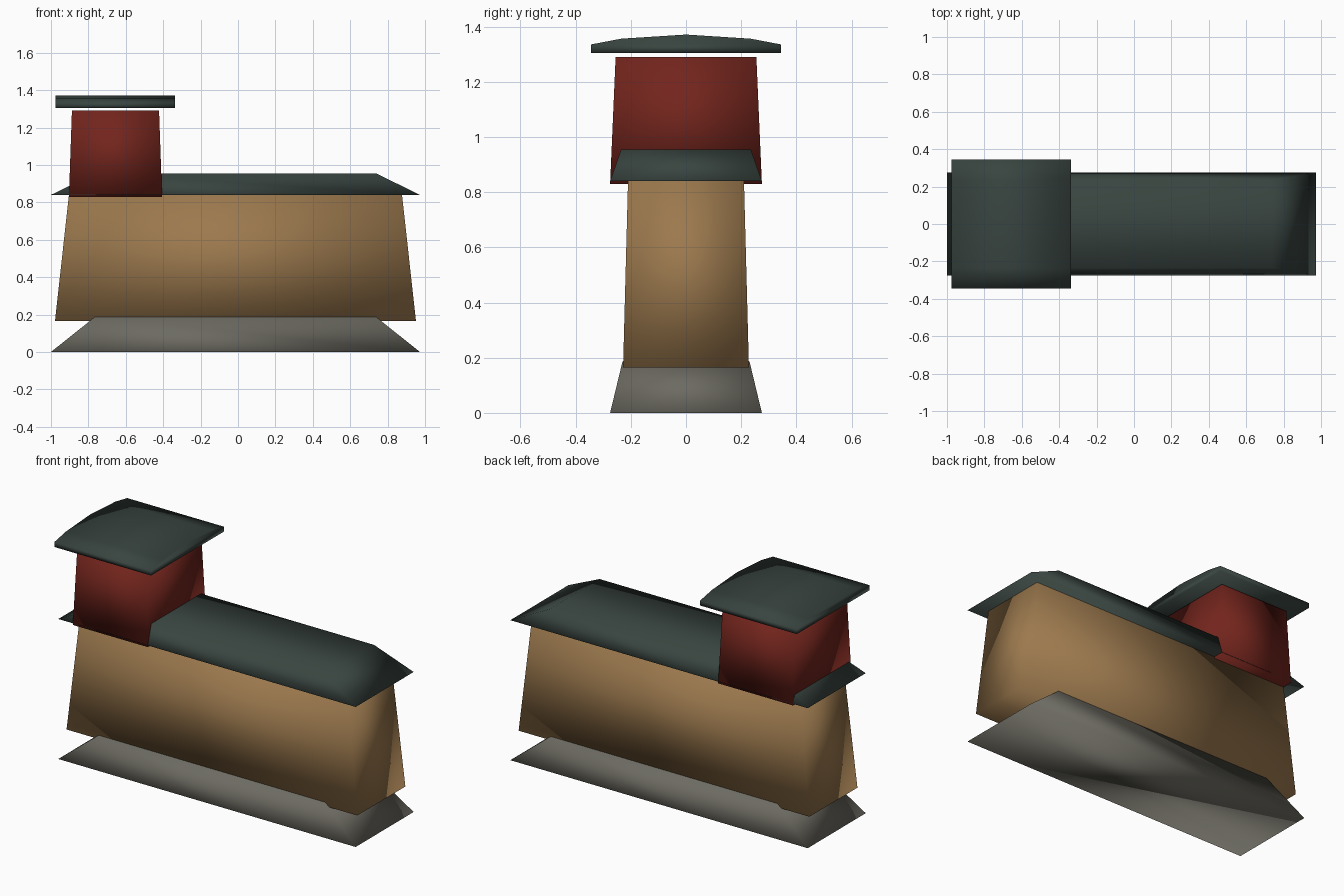
import bpy, bmesh

if "Cube" in bpy.data.objects:
    bpy.data.objects.remove(bpy.data.objects["Cube"])


def material(name, rgb):
    m = bpy.data.materials.new(name)
    m.diffuse_color = (*rgb, 1)
    m.use_nodes = True
    m.node_tree.nodes["Principled BSDF"].inputs["Base Color"].default_value = m.diffuse_color
    return m


stone = material("stone", (0.15, 0.145, 0.12))
timber = material("timber", (0.33, 0.19, 0.075))
red = material("red", (0.17, 0.018, 0.012))
green = material("green", (0.04, 0.058, 0.05))


def finish(name, bm, mat):
    bmesh.ops.recalc_face_normals(bm, faces=bm.faces)
    for f in bm.faces:
        f.smooth = True  # shared normals across the edges, like the soft shading shown
    me = bpy.data.meshes.new(name)
    bm.to_mesh(me)
    bm.free()
    me.materials.append(mat)
    ob = bpy.data.objects.new(name, me)
    bpy.context.collection.objects.link(ob)
    return ob


def tapered_box(name, cx, bottom, top, mat):
    """bottom / top = (half x, half y, z)"""
    bm = bmesh.new()
    bmesh.ops.create_cube(bm, size=2)
    for v in bm.verts:
        hx, hy, z = top if v.co.z > 0 else bottom
        v.co = (cx + v.co.x * hx, v.co.y * hy, z)
    return finish(name, bm, mat)


def extruded_x(name, profile, x0, x1, mat):
    bm = bmesh.new()
    face = bm.faces.new([bm.verts.new((x0, y, z)) for y, z in profile])
    ext = bmesh.ops.extrude_face_region(bm, geom=[face], use_keep_orig=True)
    verts = [g for g in ext["geom"] if isinstance(g, bmesh.types.BMVert)]
    bmesh.ops.translate(bm, verts=verts, vec=(x1 - x0, 0, 0))
    return finish(name, bm, mat)


CX = -0.0135

# Sloped plinth, tapering body and hipped main roof
tapered_box("base", CX, (0.987, 0.275, 0.0), (0.752, 0.23, 0.187), stone)
tapered_box("body", CX, (0.965, 0.228, 0.165), (0.89, 0.21, 0.845), timber)
tapered_box("main_roof", CX, (0.987, 0.275, 0.84), (0.752, 0.235, 0.955), green)

# Raised tower at the left end
tapered_box("tower", -0.655, (0.249, 0.275, 0.83), (0.233, 0.255, 1.29), red)

# Shallow arched tower roof, floating just above the tower
half = [(0.345, 1.305), (0.345, 1.335), (0.235, 1.356)]
profile = half + [(0, 1.371)] + [(-y, z) for y, z in reversed(half)]
extruded_x("tower_roof", profile, -0.977, -0.336, green)
